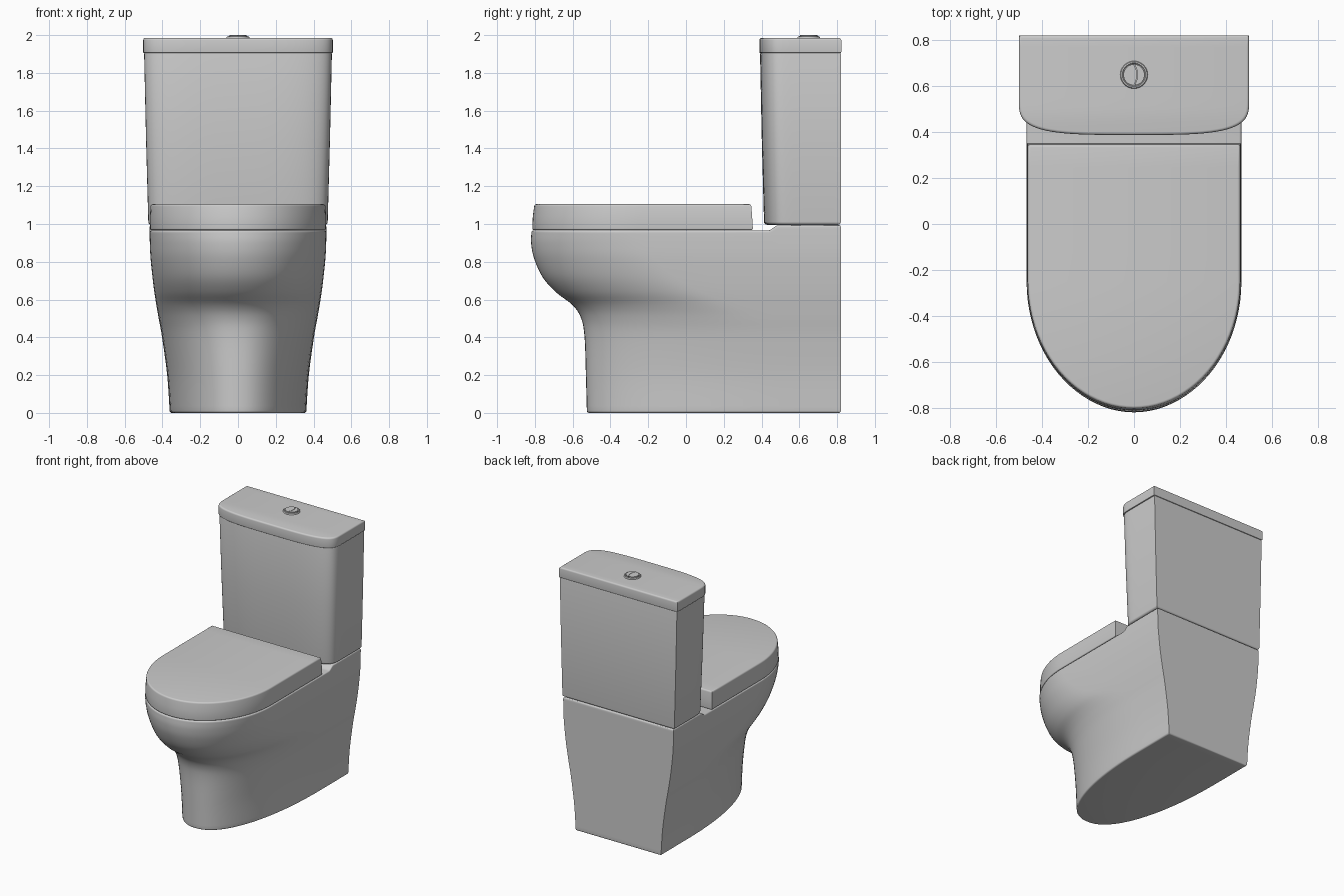
import bpy, bmesh, math

if "Cube" in bpy.data.objects:
    bpy.data.objects.remove(bpy.data.objects["Cube"])

# A ring is (z, half_width, back_y, shoulder_y, front_y, roundness exponent)
SIDE = [0, .15, .308, .318, .328, .338, .348, .358, .55, .78]


def outline(w, yb, yc, yf, n, steps=22):
    half = [(w, yb + (yc - yb) * f) for f in SIDE]
    for i in range(steps + 1):
        t = math.pi / 2 * i / steps
        c, s = max(math.cos(t), 0), math.sin(t)
        if i == steps:
            c = 0
        half.append((w * c ** (2 / n), yc - (yc - yf) * s ** (2 / n)))
    return half + [(-x, y) for x, y in reversed(half[:-1])]


def finish(name, bm, angle=30):
    bmesh.ops.recalc_face_normals(bm, faces=bm.faces)
    me = bpy.data.meshes.new(name)
    bm.to_mesh(me)
    bm.free()
    ob = bpy.data.objects.new(name, me)
    bpy.context.collection.objects.link(ob)
    bpy.ops.object.select_all(action='DESELECT')
    ob.select_set(True)
    bpy.context.view_layer.objects.active = ob
    bpy.ops.object.shade_smooth_by_angle(angle=math.radians(angle))
    return ob


def rounded(rings, r_bottom, r_top):
    """Add rounded edges below the first ring and above the last."""
    def edge(ring, r, sign):
        z, w, yb, yc, yf, n = ring
        out = []
        for k in range(1, 5):
            a = math.pi / 2 * k / 4
            d = r * (1 - math.cos(a))
            out.append((z + sign * r * math.sin(a), w - d, yb - d, yc, yf + d, n))
        return out
    return edge(rings[0], r_bottom, -1)[::-1] + rings + edge(rings[-1], r_top, 1)


def loft(name, rings, lift=lambda y, z: 0):
    bm = bmesh.new()
    loops = [[bm.verts.new((x, y, r[0] + lift(y, r[0]))) for x, y in outline(*r[1:])]
             for r in rings]
    n = len(loops[0])
    for a, b in zip(loops, loops[1:]):
        for i in range(n):
            j = (i + 1) % n
            bm.faces.new((a[i], a[j], b[j], b[i]))
    # caps made of strips running across, so the top may step in height
    for lp in (loops[0], loops[-1]):
        for i in range(n // 2):
            quad = [lp[i], lp[i + 1], lp[n - 2 - i], lp[n - 1 - i]]
            bm.faces.new(list(dict.fromkeys(quad)))
    return finish(name, bm)


def smooth_keys(keys, sub=5):
    """Catmull-Rom interpolation between key rings."""
    out = []
    for i in range(len(keys) - 1):
        p = [keys[max(i - 1, 0)], keys[i], keys[i + 1], keys[min(i + 2, len(keys) - 1)]]
        for k in range(sub):
            t = k / sub
            out.append(tuple(.5 * (2 * b + (c - a) * t + (2 * a - 5 * b + 4 * c - d) * t * t
                                   + (3 * b - a - 3 * c + d) * t ** 3)
                             for a, b, c, d in zip(*p)))
    return out + [keys[-1]]


# Bowl and pedestal in one flowing body, with a raised shelf for the tank
body_keys = [
    (.012, .362, .82, .50, -.525, 2.2),
    (.20, .375, .82, .50, -.530, 2.2),
    (.40, .402, .82, .45, -.537, 2.2),
    (.50, .420, .82, .38, -.555, 2.2),
    (.57, .432, .82, .25, -.600, 2.15),
    (.64, .443, .82, .08, -.690, 2.1),
    (.72, .453, .82, -.06, -.760, 2.05),
    (.82, .463, .82, -.17, -.805, 2),
    (.90, .467, .82, -.22, -.820, 2),
    (.956, .468, .82, -.25, -.818, 2),
]


def shelf(y, z):
    s = min(max((y - .435) / .055, 0), 1)
    h = min(max((z - .88) / .08, 0), 1)
    return .028 * s * s * (3 - 2 * s) * h


loft("bowl_body", rounded(smooth_keys(body_keys), .012, .010), shelf)

# Closed seat lid
loft("seat_lid", rounded([(.976, .467, .354, -.25, -.814, 2),
                          (1.04, .466, .350, -.25, -.811, 2),
                          (1.093, .463, .346, -.25, -.804, 2)], .008, .012))

# Tank and its lid
loft("tank", rounded([(1.012, .475, .82, .57, .413, 3.7),
                      (1.45, .487, .82, .56, .401, 3.7),
                      (1.90, .497, .82, .55, .392, 3.7)], .016, .006))
loft("tank_lid", rounded([(1.910, .502, .822, .55, .388, 3.7),
                          (1.973, .502, .822, .55, .388, 3.7)], .004, .012))

# Flush button: raised ring turned from a profile
CY = .65
bm = bmesh.new()
profile = [(.060, 1.980), (.060, 1.988), (.057, 1.993), (.051, 1.994), (.048, 1.991), (.048, 1.980)]
SEG = 40
rows = [[bm.verts.new((r * math.cos(2 * math.pi * i / SEG), CY + r * math.sin(2 * math.pi * i / SEG), z))
         for i in range(SEG)] for r, z in profile]
for a, b in zip(rows, rows[1:] + rows[:1]):
    for i in range(SEG):
        j = (i + 1) % SEG
        bm.faces.new((a[i], a[j], b[j], b[i]))
finish("button_ring", bm)

# Flush button: two halves parted by a curved slit
for name, side in (("button_large", -1), ("button_small", 1)):
    R, N = .046, 16
    pts = []
    for i in range(N + 1):
        a = math.pi * (i / N - .5) * .97
        pts.append((side * R * math.cos(a), R * math.sin(a)))
    for i in range(1, N):
        y = pts[N][1] * (1 - 2 * i / N)
        pts.append((.014 * (1 - (y / R) ** 2) + side * .0015, y))
    bm = bmesh.new()
    low = [bm.verts.new((x, CY + y, 1.980)) for x, y in pts]
    top = [bm.verts.new((x, CY + y, 2.0)) for x, y in pts]
    bm.faces.new(low)
    bm.faces.new(top)
    for i in range(len(pts)):
        j = (i + 1) % len(pts)
        bm.faces.new((low[i], low[j], top[j], top[i]))
    finish(name, bm)
